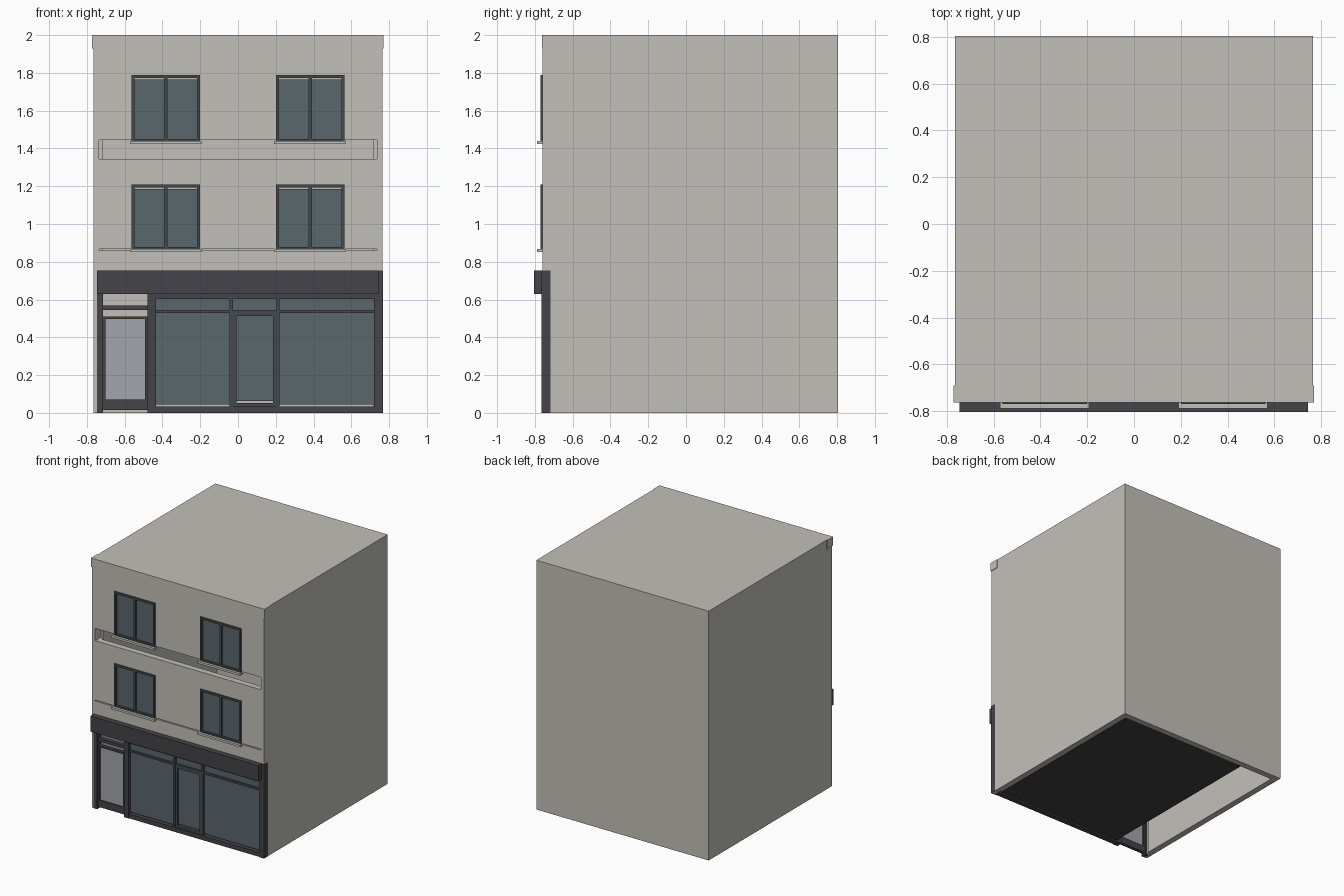
import bpy, bmesh

if "Cube" in bpy.data.objects:
    bpy.data.objects.remove(bpy.data.objects["Cube"])


def material(name, rgb):
    m = bpy.data.materials.new(name)
    m.diffuse_color = (*rgb, 1)
    m.use_nodes = True
    m.node_tree.nodes["Principled BSDF"].inputs["Base Color"].default_value = m.diffuse_color
    return m


WALL = material("pale_render", (0.54, 0.53, 0.485))
DARK = material("dark_paint", (0.058, 0.056, 0.066))
FRAME = material("window_metal", (0.062, 0.068, 0.073))
GLASS = material("glass", (0.10, 0.135, 0.155))
DOORGLASS = material("frosted_glass", (0.36, 0.38, 0.41))
FLOOR = material("floor_dark", (0.05, 0.05, 0.05))


def boxes(name, spans, mat=None):
    """One object from a list of (x0, x1, y0, y1, z0, z1) boxes."""
    bm = bmesh.new()
    for x0, x1, y0, y1, z0, z1 in spans:
        vs = bmesh.ops.create_cube(bm, size=1)["verts"]
        for v in vs:
            v.co.x = x1 if v.co.x > 0 else x0
            v.co.y = y1 if v.co.y > 0 else y0
            v.co.z = z1 if v.co.z > 0 else z0
    me = bpy.data.meshes.new(name)
    bm.to_mesh(me)
    bm.free()
    ob = bpy.data.objects.new(name, me)
    bpy.context.collection.objects.link(ob)
    if mat:
        me.materials.append(mat)
    return ob


def frame(x0, x1, z0, z1, t, y0, y1):
    """Four bars around a rectangle, t wide, inside the given outline."""
    return [(x0, x0 + t, y0, y1, z0, z1), (x1 - t, x1, y0, y1, z0, z1),
            (x0 + t, x1 - t, y0, y1, z0, z0 + t), (x0 + t, x1 - t, y0, y1, z1 - t, z1)]


def cut(ob, spans):
    cutter = boxes("cutter", spans)
    cutter.hide_render = True
    mod = ob.modifiers.new("cut", "BOOLEAN")
    mod.operation = "DIFFERENCE"
    mod.solver = "EXACT"
    mod.object = cutter
    bpy.context.view_layer.objects.active = ob
    bpy.ops.object.modifier_apply(modifier=mod.name)
    bpy.data.objects.remove(cutter)


W, F, B = 0.765, -0.76, 0.805      # half width, front plane, back plane
T = 0.05                           # wall thickness
FLOORS = [(0.863, 1.21), (1.435, 1.79)]
WINDOWS = [(x0, x1, z0, z1) for z0, z1 in FLOORS for x0, x1 in ((-0.563, -0.2), (0.2, 0.563))]

# hollow building shell, open underneath
body = boxes("building_shell", [(-W, W, F, B, 0, 2)], WALL)
cut(body, [(-W + T, W - T, F + T, B - T, -0.1, 2 - T)])

# front openings: windows, long slots and shopfront
holes = [(x0 + .01, x1 - .01, -0.9, -0.69, z0 + .014, z1 - .01) for x0, x1, z0, z1 in WINDOWS]
holes += [(-0.735, 0.735, -0.9, -0.69, 1.345, 1.444),
          (-0.735, 0.735, -0.9, -0.69, 0.860, 0.868),
          (-0.73, 0.73, -0.9, -0.69, -0.1, 0.70)]
cut(body, holes)

# cornice with short returns at the sides
boxes("cornice", [(-0.772, 0.770, -0.763, -0.69, 1.93, 2.0)], WALL)

# upper windows
for i, (x0, x1, z0, z1) in enumerate(WINDOWS):
    xm = (x0 + x1) / 2
    boxes(f"window_frame_{i}", frame(x0, x1, z0, z1, 0.016, -0.77, -0.735)
          + [(xm - .009, xm + .009, -0.768, -0.737, z0 + .016, z1 - .016)], FRAME)
    boxes(f"window_glass_{i}", [(x0 + .012, xm - .004, -0.752, -0.746, z0 + .01, z1 - .026),
                                (xm + .004, x1 - .012, -0.752, -0.746, z0 + .01, z1 - .026)], GLASS)
    boxes(f"window_sill_{i}", [(x0 - .01, x1 + .008, -0.79, -0.75, z0 - .012, z0 + .005)], WALL)

# shopfront surround and fascia
boxes("shop_fascia", [(-0.746, 0.745, -0.805, -0.72, 0.63, 0.755)], DARK)
boxes("shop_pilasters", [(-0.746, -0.715, -0.764, -0.715, 0, 0.64),
                         (-0.478, -0.435, -0.764, -0.715, 0, 0.64),
                         (0.72, 0.767, -0.764, -0.718, 0, 0.755)], DARK)
boxes("shop_base_and_head", [(-0.435, 0.72, -0.76, -0.72, 0, 0.035),
                             (-0.435, 0.72, -0.76, -0.72, 0.602, 0.64)], DARK)

# display windows and shop door bars
boxes("shop_mullions", [(-0.045, -0.027, -0.758, -0.72, 0.035, 0.602),
                        (0.202, 0.220, -0.758, -0.72, 0.035, 0.602),
                        (-0.435, 0.72, -0.756, -0.722, 0.53, 0.545)], FRAME)
boxes("shop_glass", [(-0.435, -0.045, -0.741, -0.735, 0.044, 0.602),
                     (0.220, 0.72, -0.741, -0.735, 0.044, 0.602),
                     (-0.027, 0.202, -0.741, -0.735, 0.54, 0.602),
                     (-0.015, 0.19, -0.741, -0.735, 0.062, 0.52)], GLASS)
boxes("shop_door_frame", frame(-0.027, 0.202, 0.035, 0.53, 0.018, -0.752, -0.725), FRAME)

# side entrance door with open transom slots
boxes("side_door_frame", frame(-0.715, -0.478, 0.015, 0.51, 0.014, -0.752, -0.725)
      + [(-0.701, -0.492, -0.752, -0.725, 0.02, 0.07),
         (-0.715, -0.478, -0.756, -0.722, 0.545, 0.568)], DARK)
boxes("side_door_glass", [(-0.705, -0.488, -0.741, -0.735, 0.06, 0.50)], DOORGLASS)

# shop floor inside the shell
boxes("shop_floor", [(-0.43, 0.70, -0.72, 0.74, 0.012, 0.03)], FLOOR)
